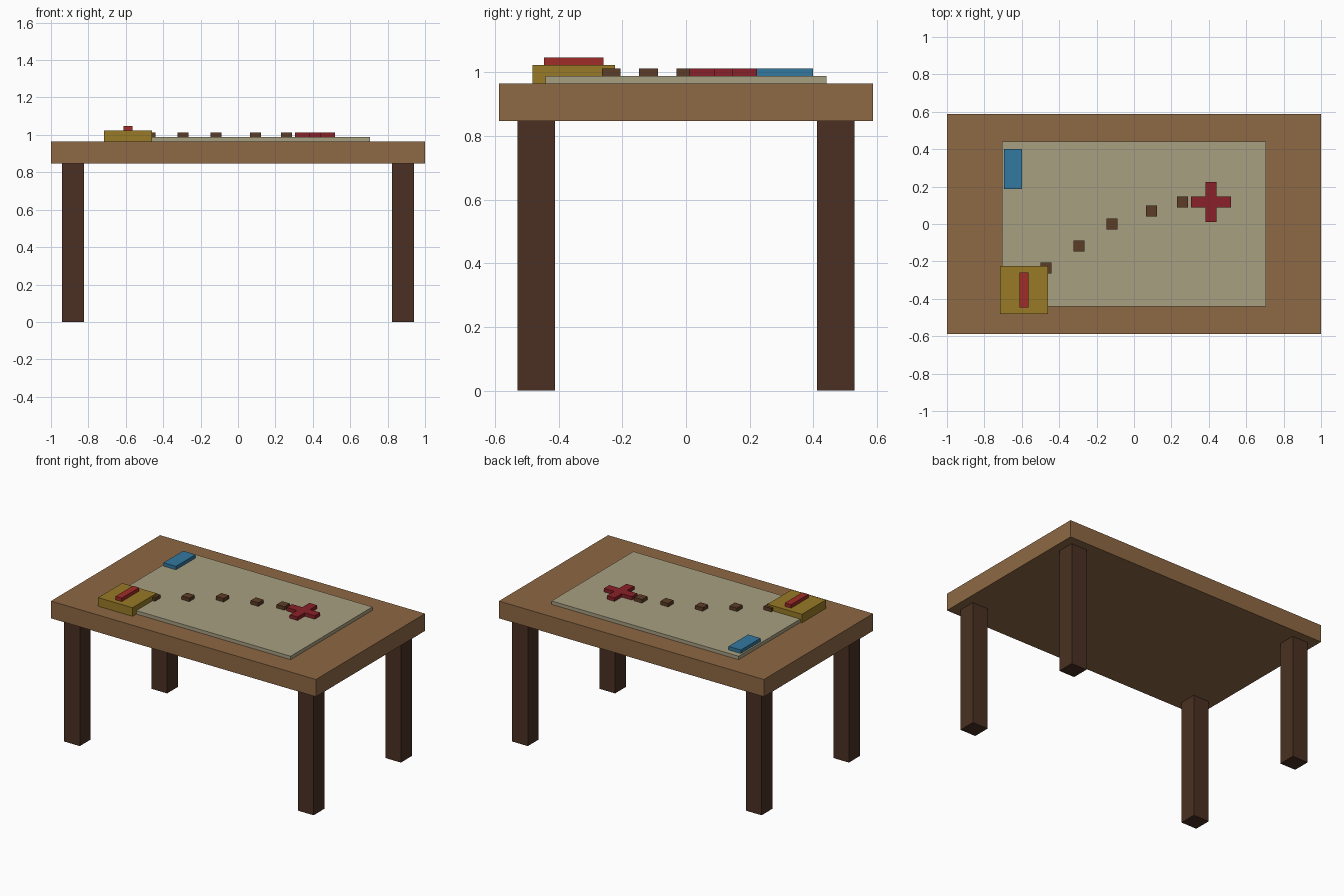
import bpy
import bmesh

if "Cube" in bpy.data.objects:
    bpy.data.objects.remove(bpy.data.objects["Cube"])

U = 1 / 0.85  # design units to final size (table is 1.7 design units long)


def material(name, rgb):
    mat = bpy.data.materials.new(name)
    mat.diffuse_color = (*rgb, 1)
    mat.use_nodes = True
    mat.node_tree.nodes["Principled BSDF"].inputs["Base Color"].default_value = mat.diffuse_color
    return mat


WOOD = material("table_wood", (0.27, 0.138, 0.058))
DARK_WOOD = material("dark_wood", (0.069, 0.03, 0.016))
PARCHMENT = material("parchment", (0.39, 0.35, 0.22))
GOLD = material("gold", (0.314, 0.195, 0.019))
NEEDLE_RED = material("needle_red", (0.35, 0.025, 0.021))
CROSS_RED = material("cross_red", (0.254, 0.015, 0.021))
BLUE = material("blue", (0.034, 0.188, 0.35))
BROWN = material("brown", (0.107, 0.045, 0.019))


def prism(name, outline, z0, z1, mat):
    """Extrude a flat outline from z0 up to z1."""
    bm = bmesh.new()
    face = bm.faces.new([bm.verts.new((x * U, y * U, z0 * U)) for x, y in outline])
    new = bmesh.ops.extrude_face_region(bm, geom=[face])["geom"]
    top = [v for v in new if isinstance(v, bmesh.types.BMVert)]
    bmesh.ops.translate(bm, verts=top, vec=(0, 0, (z1 - z0) * U))
    bmesh.ops.recalc_face_normals(bm, faces=bm.faces)
    mesh = bpy.data.meshes.new(name)
    bm.to_mesh(mesh)
    bm.free()
    mesh.materials.append(mat)
    obj = bpy.data.objects.new(name, mesh)
    bpy.context.collection.objects.link(obj)
    return obj


def box(name, x, y, w, d, z0, z1, mat):
    outline = [(x + sx * w / 2, y + sy * d / 2)
               for sx, sy in ((-1, -1), (1, -1), (1, 1), (-1, 1))]
    return prism(name, outline, z0, z1, mat)


# Table
box("tabletop", 0, 0, 1.7, 1.0, 0.72, 0.82, WOOD)
for side, sx in (("left", -1), ("right", 1)):
    for end, sy in (("front", -1), ("back", 1)):
        box(f"{end}_{side}_leg", sx * 0.75, sy * 0.4, 0.1, 0.1, 0, 0.72, DARK_WOOD)

# Map sheet
box("map_sheet", 0, 0, 1.2, 0.75, 0.82, 0.84, PARCHMENT)

# Compass and its needle
box("compass_case", -0.5, -0.3, 0.22, 0.22, 0.82, 0.87, GOLD)
box("compass_needle", -0.5, -0.3, 0.04, 0.16, 0.87, 0.89, NEEDLE_RED)

# Blue marker block on the map
box("blue_marker", -0.55, 0.25, 0.08, 0.18, 0.84, 0.86, BLUE)

# Dotted trail
trail = [(-0.4, -0.2), (-0.25, -0.1), (-0.1, 0), (0.08, 0.06), (0.22, 0.1)]
for i, (x, y) in enumerate(trail, 1):
    box(f"trail_mark_{i}", x, y, 0.05, 0.05, 0.84, 0.86, BROWN)

# Destination cross: one arm profile turned through four quarters
a, b = 0.025, 0.09
cross = []
for c, s in ((1, 0), (0, 1), (-1, 0), (0, -1)):
    for px, py in ((b, -a), (b, a), (a, a)):
        cross.append((0.35 + px * c - py * s, 0.1 + px * s + py * c))
prism("destination_cross", cross, 0.84, 0.86, CROSS_RED)
